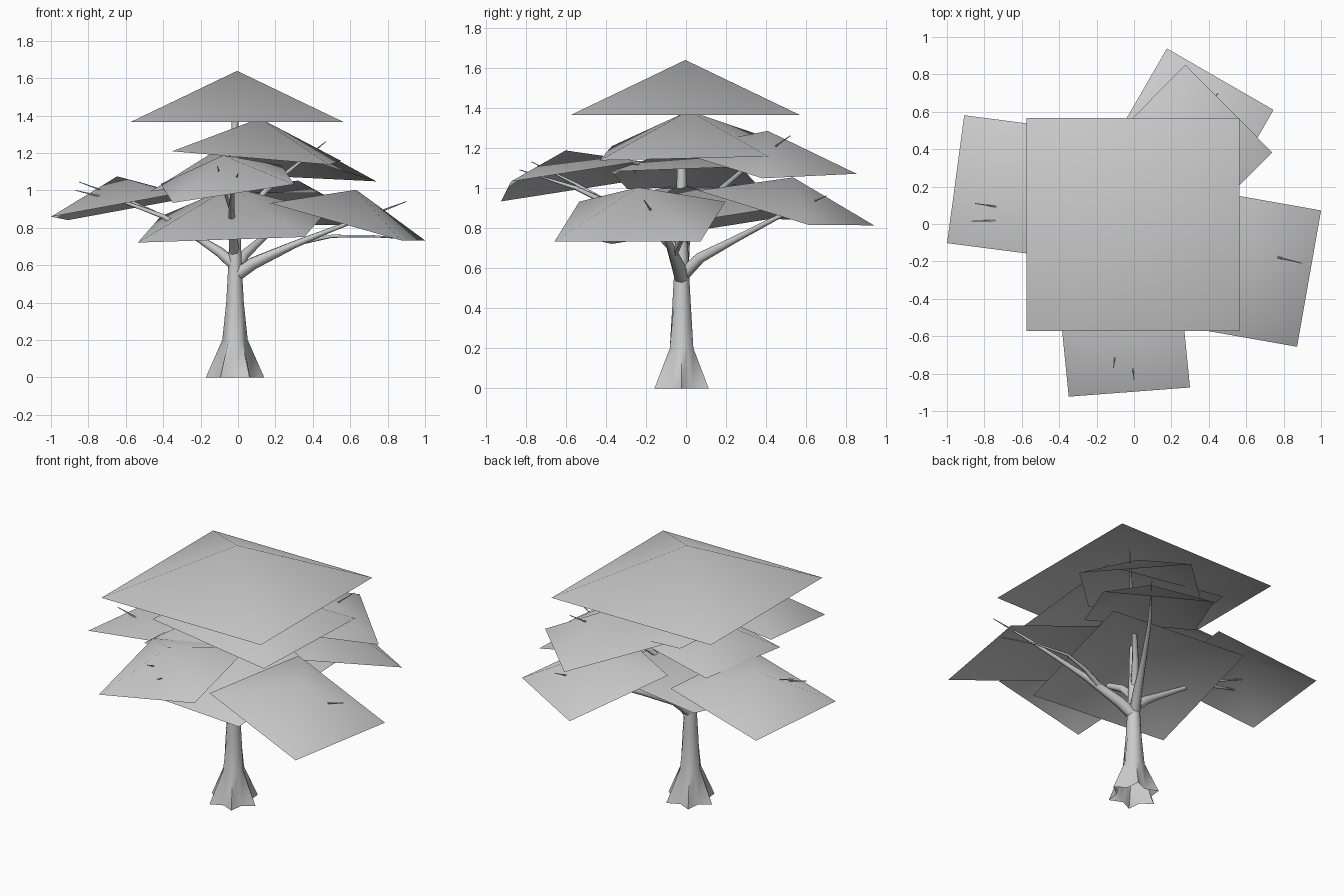
import bpy, bmesh, math
from mathutils import Vector, Matrix

if "Cube" in bpy.data.objects:
    bpy.data.objects.remove(bpy.data.objects["Cube"])


def finish(name, bm, angle):
    me = bpy.data.meshes.new(name)
    bm.to_mesh(me)
    bm.free()
    ob = bpy.data.objects.new(name, me)
    bpy.context.collection.objects.link(ob)
    bpy.context.view_layer.objects.active = ob
    ob.select_set(True)
    bpy.ops.object.shade_smooth_by_angle(angle=math.radians(angle))
    ob.select_set(False)
    return ob


def loft(bm, rings, cap=True):
    """Skin consecutive vertex rings with quads."""
    loops = [[bm.verts.new(p) for p in r] for r in rings]
    n = len(loops[0])
    for a, b in zip(loops, loops[1:]):
        for i in range(n):
            j = (i + 1) % n
            bm.faces.new((a[i], a[j], b[j], b[i]))
    if cap:
        bm.faces.new(loops[-1])


def branch(name, path, sides=7):
    """Tapered tube along (x, y, z, radius) points."""
    pts = [Vector(p[:3]) for p in path]
    rings = []
    for k, p in enumerate(pts):
        d = (pts[min(k + 1, len(pts) - 1)] - pts[max(k - 1, 0)]).normalized()
        q = Vector((0, 0, 1)).rotation_difference(d)
        ring = []
        for i in range(sides):
            a = 2 * math.pi * i / sides
            ring.append(p + q @ Vector((math.cos(a), math.sin(a), 0)) * path[k][3])
        rings.append(ring)
    bm = bmesh.new()
    loft(bm, rings)
    finish(name, bm, 60)


def leaf_card(name, center, side, yaw, slope):
    """Open four-sided tent; slope is the tilt (dz/dx, dz/dy) of its base."""
    n = Vector((-slope[0], -slope[1], 1)).normalized()
    rot = Vector((0, 0, 1)).rotation_difference(n).to_matrix() @ Matrix.Rotation(math.radians(yaw), 3, 'Z')
    c, h = Vector(center), side / 2
    bm = bmesh.new()
    base = [bm.verts.new(c + rot @ Vector(p)) for p in
            ((-h, -h, 0), (h, -h, 0), (h, h, 0), (-h, h, 0))]
    apex = bm.verts.new(c + rot @ Vector((0, 0, side * 0.24)))
    for i in range(4):
        bm.faces.new((base[i], base[(i + 1) % 4], apex))
    finish(name, bm, 80)


# Trunk with a lobed root flare: (z, radius, lobe depth)
sides = 12
rings = []
for z, r, lobe in ((0, .128, .028), (.2, .062, .006), (.4, .047, 0), (.6, .036, 0),
                   (.8, .029, 0), (1.1, .023, 0), (1.39, .018, 0)):
    ring = []
    for i in range(sides):
        a = 2 * math.pi * i / sides
        rr = r + lobe * (1 if i % 2 == 0 else -1)
        ring.append((-.016 + rr * math.cos(a), -.022 + rr * math.sin(a), z))
    rings.append(ring)
bm = bmesh.new()
loft(bm, rings)
finish("trunk", bm, 60)

# Branches
branch("right_branch", [(-.02, -.02, .54, .036), (.08, -.04, .61, .034), (.3, -.08, .71, .02),
                        (.5, -.12, .79, .013), (.7, -.16, .865, .008), (.9, -.21, .94, .002)])
branch("right_low_twig", [(.2, -.06, .665, .018), (.35, -.03, .725, .013), (.5, -.01, .755, .009),
                          (.72, -.03, .755, .006), (.95, -.08, .738, .002)])
branch("left_branch", [(-.02, -.02, .6, .032), (-.1, -.01, .67, .028), (-.2, 0, .735, .02),
                       (-.4, .02, .86, .013), (-.6, .02, .935, .009), (-.87, .015, 1.0, .002)])
branch("left_twig", [(-.4, .02, .86, .01), (-.58, .07, .945, .007), (-.85, .11, 1.045, .002)])
branch("back_branch", [(-.02, -.02, .56, .034), (.03, .07, .65, .028), (.13, .24, .74, .018),
                       (.26, .45, .85, .012), (.45, .7, .96, .002)])
branch("upper_back_branch", [(-.02, -.02, .72, .024), (.04, .06, .86, .02), (.14, .17, .99, .015),
                             (.28, .31, 1.11, .01), (.47, .52, 1.26, .002)])
branch("front_branch", [(-.02, -.02, .66, .028), (-.03, -.14, .78, .024), (-.035, -.32, .89, .016),
                        (-.03, -.55, 1.0, .011), (0, -.83, 1.09, .002)])
branch("front_twig", [(-.035, -.32, .89, .011), (-.08, -.55, 1.02, .008), (-.11, -.77, 1.13, .002)])

# Foliage tents
for name, center, side, yaw, slope in (
        ("crown_leaves", (-.005, -.003, 1.365), 1.14, 0, (0, 0)),
        ("upper_leaves", (.1, .02, 1.183), .845, -4.3, (-.083, .03)),
        ("upper_back_leaves", (.28, .388, 1.13), .66, 45, (-.18, -.13)),
        ("back_leaves", (.302, .499, .90), .658, -30, (-.13, -.235)),
        ("right_leaves", (.585, -.23, .832), .74, -10, (-.275, .048)),
        ("left_leaves", (-.617, .196, .912), .69, -7.5, (.178, -.05)),
        ("front_leaves", (-.057, -.575, 1.033), .658, 5, (.14, .17)),
        ("lower_leaves", (-.03, .006, .805), .90, -8, (.055, .15)),
        ("middle_leaves", (-.11, -.01, 1.05), .65, -7, (.14, .02))):
    leaf_card(name, center, side, yaw, slope)
